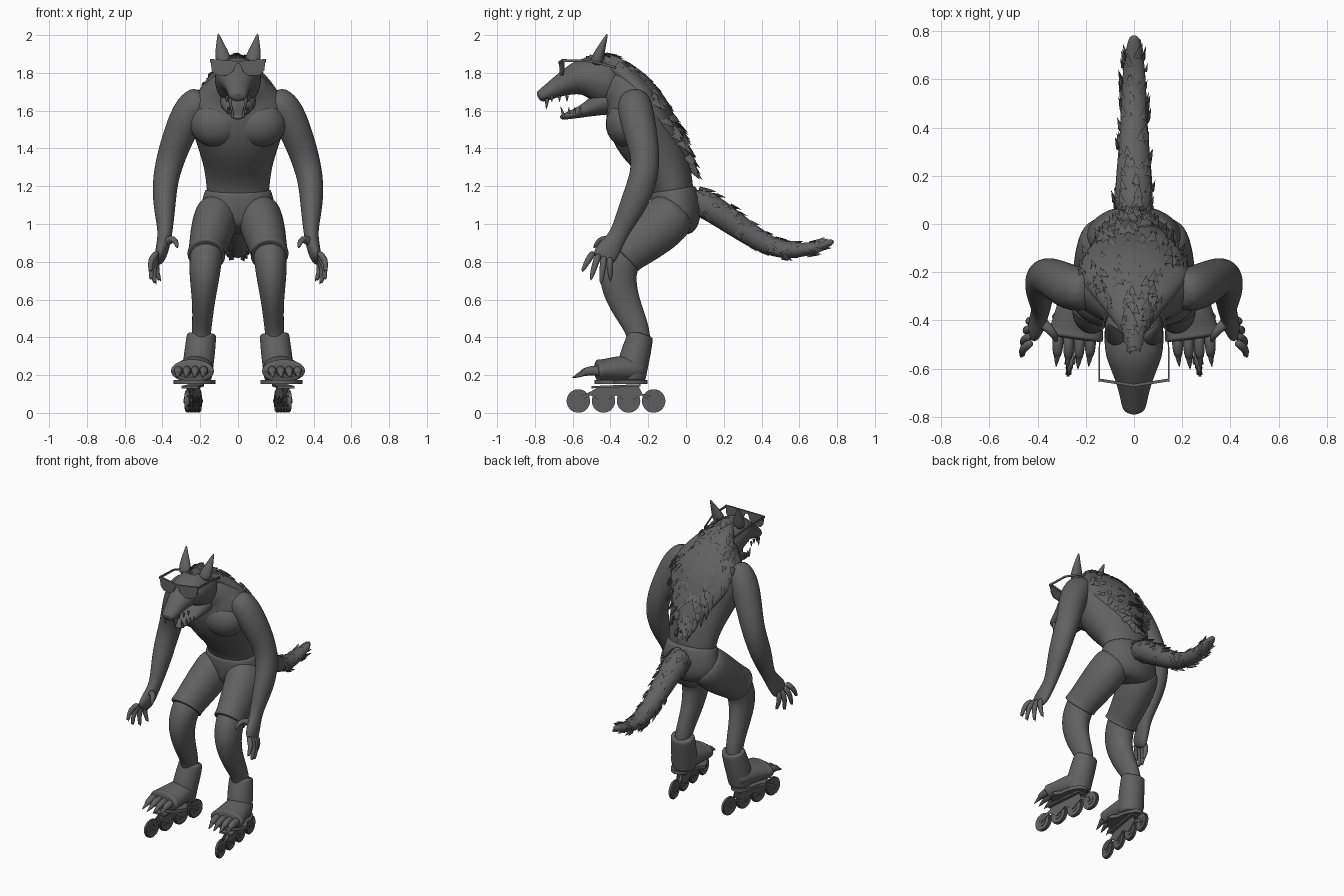
import bpy, bmesh, math, random
from mathutils import Vector, Matrix

cube = bpy.data.objects.get("Cube")
if cube:
    bpy.data.objects.remove(cube)
random.seed(4)

grey = bpy.data.materials.new("dark grey")
grey.use_nodes = True
grey.diffuse_color = (0.12, 0.12, 0.12, 1)
grey.node_tree.nodes["Principled BSDF"].inputs["Base Color"].default_value = (0.12, 0.12, 0.12, 1)


def finish(name, bm, mirror=False, subdiv=0, angle=40):
    bmesh.ops.recalc_face_normals(bm, faces=bm.faces)
    mesh = bpy.data.meshes.new(name)
    bm.to_mesh(mesh)
    bm.free()
    mesh.materials.append(grey)
    ob = bpy.data.objects.new(name, mesh)
    bpy.context.collection.objects.link(ob)
    if mirror:
        ob.modifiers.new("Mirror", "MIRROR").use_mirror_merge = False
    if subdiv:
        sub = ob.modifiers.new("Subdivision", "SUBSURF")
        sub.levels = sub.render_levels = subdiv
    bpy.ops.object.select_all(action="DESELECT")
    ob.select_set(True)
    bpy.context.view_layer.objects.active = ob
    bpy.ops.object.shade_smooth_by_angle(angle=math.radians(180 if subdiv else angle))
    return ob


def frames(sections):
    """Centre, direction, side and outward axes with radii for every section."""
    pts = [Vector(s[:3]) for s in sections]
    out = []
    for i, s in enumerate(sections):
        t = (pts[min(i + 1, len(pts) - 1)] - pts[max(i - 1, 0)]).normalized()
        side = (Vector((1, 0, 0)) - t * t.x).normalized()
        out.append((pts[i], t, side, side.cross(t), s[3], s[4]))
    return out


def add_loft(bm, sections, sides=12):
    rings = []
    for c, t, s, n, a, b in frames(sections):
        rings.append([bm.verts.new(c + s * a * math.cos(k * math.tau / sides)
                                   + n * b * math.sin(k * math.tau / sides)) for k in range(sides)])
    for lo, hi in zip(rings, rings[1:]):
        for k in range(sides):
            j = (k + 1) % sides
            bm.faces.new((lo[k], lo[j], hi[j], hi[k]))
    bm.faces.new(rings[0])
    bm.faces.new(rings[-1])


def loft(name, sections, mirror=False, subdiv=2):
    bm = bmesh.new()
    add_loft(bm, sections)
    return finish(name, bm, mirror, subdiv)


def central(rows):
    return [(0, *r) for r in rows]


def spikes(name, items, mirror=True):
    """Cones given as base, tip and radius."""
    bm = bmesh.new()
    for base, tip, r in items:
        base, tip = Vector(base), Vector(tip)
        mid = base.lerp(tip, 0.5)
        add_loft(bm, [(*base, r, r), (*mid, r * 0.65, r * 0.65), (*tip, r * 0.06, r * 0.06)], 7)
    return finish(name, bm, mirror, 0, 60)


def fur(name, sections, count, size, spread):
    """Flat pointed tufts lying back along a lofted shape."""
    fr = frames(sections)
    bm = bmesh.new()
    for _ in range(count):
        f = random.random() * (len(fr) - 1.001)
        i = int(f)
        c, t, s, n, a, b = [u + (v - u) * (f - i) for u, v in zip(fr[i], fr[i + 1])]
        ang = math.pi / 2 + random.uniform(-spread, spread)
        out = (s * math.cos(ang) + n * math.sin(ang)).normalized()
        p = c + s * a * math.cos(ang) * 0.95 + n * b * math.sin(ang) * 0.95
        size_k = size * random.uniform(0.7, 1.2)
        across = t.cross(out).normalized()
        ring = [bm.verts.new(p + v * size_k) for v in
                (across * 0.38, out * 0.2, across * -0.38, out * -0.25)]
        tip = bm.verts.new(p + (t + out * 0.28) * size_k)
        for k in range(4):
            bm.faces.new((ring[k], ring[(k + 1) % 4], tip))
    return finish(name, bm, False, 0, 80)


def ball(name, centre, radii, mirror=True):
    bm = bmesh.new()
    m = Matrix.Translation(centre) @ Matrix.Diagonal((*radii, 1))
    bmesh.ops.create_uvsphere(bm, u_segments=24, v_segments=14, radius=1, matrix=m)
    return finish(name, bm, mirror, 0, 180)


def plate(bm, points, depth):
    verts = [bm.verts.new(p) for p in points]
    face = bm.faces.new(verts)
    ext = bmesh.ops.extrude_face_region(bm, geom=[face])
    bmesh.ops.translate(bm, vec=depth, verts=[g for g in ext["geom"] if isinstance(g, bmesh.types.BMVert)])


# Torso and chest
loft("torso", central([(-.06, 1.1, .17, .11), (-.07, 1.2, .172, .115), (-.115, 1.32, .19, .145),
                       (-.2, 1.45, .235, .185), (-.25, 1.57, .28, .185), (-.29, 1.66, .26, .16),
                       (-.34, 1.73, .17, .13), (-.42, 1.77, .11, .11)]))
ball("chest_muscle", (.11, -.31, 1.53), (.145, .115, .125))

# Head, jaw, ears
loft("head", central([(-.34, 1.71, .12, .13), (-.46, 1.77, .13, .13), (-.55, 1.785, .125, .105),
                      (-.62, 1.755, .09, .075), (-.7, 1.715, .063, .05), (-.75, 1.685, .055, .04),
                      (-.785, 1.67, .04, .028)]))
loft("lower_jaw", central([(-.38, 1.67, .11, .1), (-.47, 1.63, .095, .06), (-.55, 1.595, .06, .033),
                           (-.62, 1.575, .043, .022), (-.67, 1.562, .025, .012)]))
ball("nose", (0, -.765, 1.69), (.035, .025, .022), False)
loft("ears", [(.07, -.48, 1.84, .045, .04), (.085, -.46, 1.9, .04, .03),
              (.095, -.44, 1.95, .022, .018), (.105, -.415, 2.01, .004, .004)], True)
teeth = [((.04, -.735, 1.665), (.04, -.74, 1.605), .012), ((.028, -.645, 1.565), (.03, -.665, 1.625), .01)]
teeth += [((.045 + .008 * k, -.71 + .04 * k, 1.68), (.045 + .008 * k, -.71 + .04 * k, 1.645), .009) for k in range(3)]
teeth += [((.04 + .007 * k, -.62 + .03 * k, 1.585), (.04 + .007 * k, -.62 + .03 * k, 1.62), .008) for k in range(3)]
spikes("teeth", teeth)

# Sunglasses
bm = bmesh.new()
plate(bm, [(.008, -.672, 1.855), (.145, -.65, 1.87), (.14, -.65, 1.815), (.115, -.655, 1.788),
           (.06, -.665, 1.785), (.025, -.67, 1.81)], (0, .008, 0))
finish("lenses", bm, True)
bm = bmesh.new()
plate(bm, [(0, -.675, 1.862), (.148, -.652, 1.874), (.148, -.652, 1.86), (0, -.675, 1.846)], (0, .012, 0))
plate(bm, [(.142, -.655, 1.873), (.14, -.5, 1.868), (.115, -.37, 1.835), (.115, -.37, 1.822),
           (.14, -.5, 1.856), (.142, -.655, 1.858)], (.006, 0, 0))
finish("glasses_frame", bm, True)

# Mane and tail
mane = central([(-.54, 1.86, .02, .02), (-.42, 1.855, .07, .05), (-.31, 1.78, .16, .065),
                (-.22, 1.67, .25, .085), (-.15, 1.56, .23, .08), (-.075, 1.47, .17, .06),
                (-.01, 1.37, .1, .035), (.035, 1.27, .02, .015)])
loft("mane", mane)
fur("mane_tufts", mane, 190, .055, 1.35)
tail = central([(.02, 1.13, .07, .07), (.1, 1.11, .085, .08), (.23, 1.02, .075, .07),
                (.38, .915, .06, .06), (.5, .86, .055, .05), (.63, .86, .05, .038),
                (.73, .89, .035, .026), (.785, .91, .018, .014)])
loft("tail", tail)
fur("tail_tufts", tail[:-1], 110, .05, 2.6)

# Arms and hands
loft("arms", [(.17, -.28, 1.69, .08, .08), (.25, -.27, 1.61, .1, .1), (.31, -.24, 1.48, .088, .092),
              (.36, -.21, 1.34, .078, .078), (.387, -.23, 1.22, .07, .08), (.39, -.28, 1.1, .062, .075),
              (.385, -.34, .98, .043, .052), (.39, -.37, .92, .038, .05), (.405, -.42, .85, .036, .07),
              (.42, -.45, .8, .02, .06)], True)
tips = [(.42, -.4, .70), (.445, -.45, .685), (.465, -.505, .705), (.47, -.55, .75)]
claws = []
for i, (x, y, z) in enumerate(tips):
    base = Vector((.42, -.405 - .027 * i, .83 + .008 * i))
    tip = Vector((x, y, z))
    knuckle = base.lerp(tip, .5) + Vector((.02, 0, .01))
    loft(f"finger_{i + 1}", [(*base, .02, .02), (*knuckle, .018, .018), (*base.lerp(tip, .85), .012, .012),
                             (*tip, .006, .006)], True, 1)
    claws.append((base.lerp(tip, .8), tip + Vector((-.012, 0, -.005)), .01))
loft("thumbs", [(.395, -.4, .89, .03, .03), (.355, -.43, .925, .022, .022), (.33, -.46, .915, .018, .018),
                (.32, -.49, .87, .007, .007)], True, 1)
spikes("finger_claws", claws)

# Shorts
loft("shorts_hips", central([(-.07, 1.19, .175, .12), (-.068, 1.175, .185, .13), (-.055, 1.1, .205, .14),
                             (-.05, 1.02, .21, .135), (-.07, .95, .14, .1)]))
loft("shorts_legs", [(.1, -.03, 1.1, .11, .12), (.12, -.1, 1.02, .125, .145), (.145, -.2, .935, .115, .135),
                     (.165, -.31, .855, .1, .118), (.167, -.325, .842, .105, .122),
                     (.168, -.333, .834, .105, .122), (.168, -.334, .833, .09, .105)], True)

# Legs
loft("legs", [(.16, -.27, .92, .09, .09), (.172, -.35, .8, .09, .108), (.178, -.365, .71, .082, .105),
              (.182, -.335, .6, .064, .09), (.188, -.285, .5, .056, .075), (.195, -.245, .41, .052, .064),
              (.2, -.25, .3, .05, .06)], True)

# Skate boots with open toes
loft("boot_shafts", [(.193, -.24, .417, .06, .055), (.193, -.24, .42, .08, .07), (.194, -.243, .4, .082, .072),
                     (.203, -.265, .32, .085, .083), (.213, -.285, .24, .085, .085),
                     (.215, -.29, .18, .08, .08), (.215, -.29, .168, .07, .07)], True)
loft("boot_feet", [(.21, -.21, .23, .05, .05), (.213, -.25, .235, .082, .072), (.225, -.35, .232, .1, .075),
                   (.238, -.44, .223, .115, .062), (.24, -.455, .222, .12, .065), (.243, -.475, .22, .12, .065),
                   (.243, -.476, .22, .1, .048), (.24, -.45, .22, .09, .04)], True)
toe_claws = []
for i in range(4):
    x = .18 + .045 * i
    reach = -.55 - .02 * math.sin(math.pi * (i + .5) / 4)
    loft(f"toe_{i + 1}", [(x, -.43, .215, .024, .03), (x, -.5, .23, .025, .028),
                          (x + .004, reach, .205, .018, .018)], True, 1)
    toe_claws.append(((x + .003, reach + .015, .208), (x + .008, reach - .035, .185), .014))
spikes("toe_claws", toe_claws)


# Inline wheels and their chassis, angled slightly outward
def skew(bm):
    for v in bm.verts:
        v.co.x += .21 + (-.17 - v.co.y) * .137


wheel_y = [-.57 + .133 * i for i in range(4)]
bm = bmesh.new()
for y in wheel_y:
    for radius, width in ((.062, .012), (.056, .024), (.03, .03), (.012, .044)):
        m = Matrix.Translation((0, y, .063)) @ Matrix.Rotation(math.pi / 2, 4, "Y")
        bmesh.ops.create_cone(bm, cap_ends=True, segments=32, radius1=radius, radius2=radius, depth=width, matrix=m)
skew(bm)
finish("wheels", bm, True)
bm = bmesh.new()
for x in (-.02, .016):
    lower = [(wheel_y[0] + .133 * k / 4, .053 + .04 * math.sin(math.pi * k / 4) ** 2) for k in range(13)]
    upper = [(-.17, .085), (-.23, .1), (-.25, .14), (-.46, .14), (-.5, .115), (-.57, .085)]
    plate(bm, [(x, y, z) for y, z in lower + upper], (.004, 0, 0))
plate(bm, [(-.045, -.5, .13), (.045, -.5, .13), (.04, -.24, .14), (-.04, -.24, .14)], (0, 0, .012))
skew(bm)
finish("skate_chassis", bm, True, 0, 30)
bm = bmesh.new()
plate(bm, [(.035 + .1 * math.cos(a) * (1.15 if math.sin(a) < 0 else .8), -.345 + .14 * math.sin(a), .152)
           for a in [k * math.tau / 24 for k in range(24)]], (0, 0, .022))
for v in bm.verts:
    v.co.x += .195
finish("boot_soles", bm, True)
